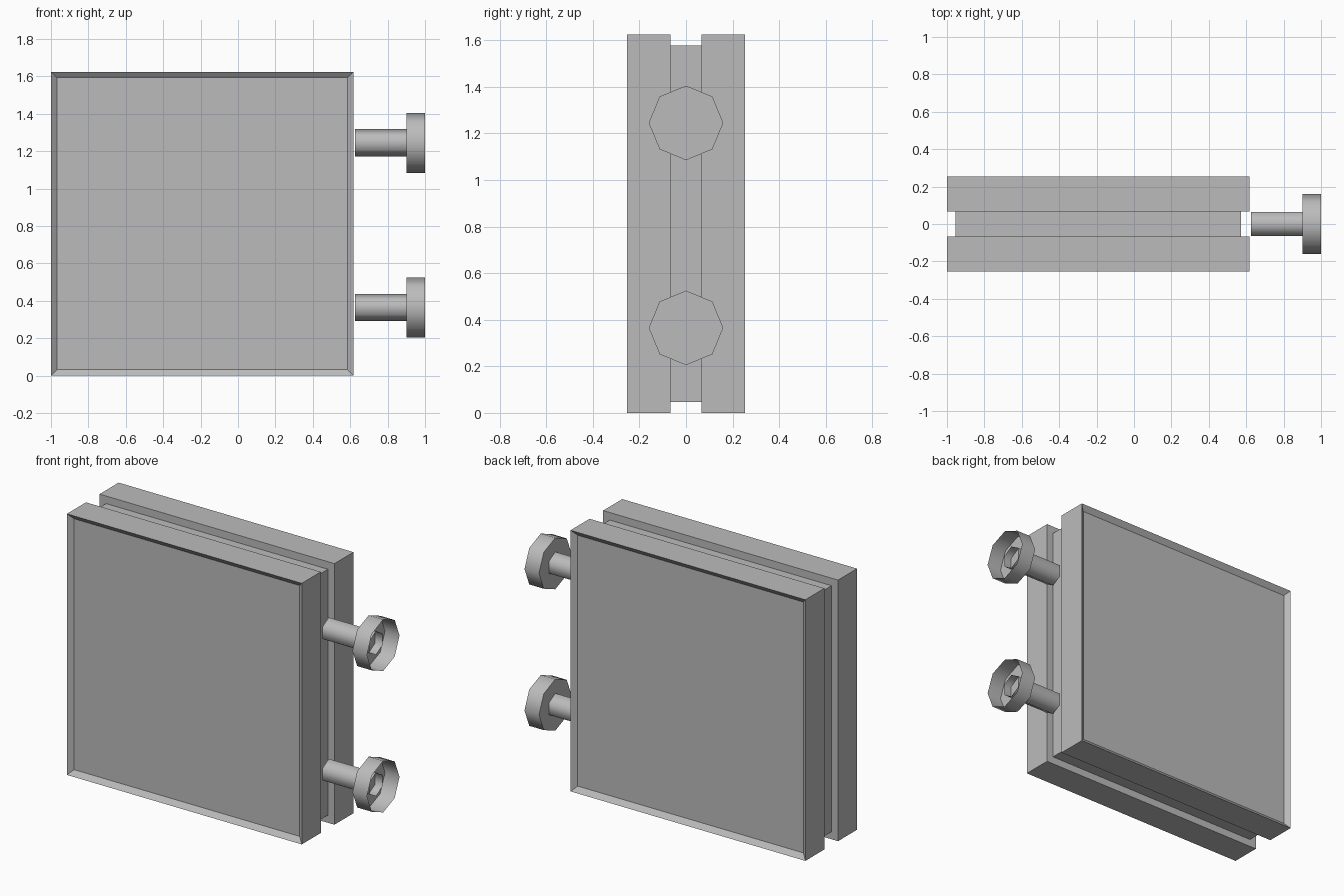
import bpy, bmesh, math

cube = bpy.data.objects.get("Cube")
if cube:
    bpy.data.objects.remove(cube, do_unlink=True)

grey = bpy.data.materials.new("plain grey")
grey.use_nodes = True
COLOUR = (0.5, 0.5, 0.5, 1)
grey.diffuse_color = COLOUR
grey.node_tree.nodes["Principled BSDF"].inputs["Base Color"].default_value = COLOUR

# Shared slab outline
LEFT, RIGHT, HEIGHT = -1.0, 0.617, 1.625
RIM = 0.045
CENTRE_X = (LEFT + RIGHT) / 2
GAP, OUTER, RECESS = 0.067, 0.254, 0.025


def finish(name, bm):
    mesh = bpy.data.meshes.new(name)
    bm.to_mesh(mesh)
    bm.free()
    mesh.materials.append(grey)
    obj = bpy.data.objects.new(name, mesh)
    bpy.context.collection.objects.link(obj)
    return obj


def box(name, size, centre):
    bm = bmesh.new()
    bmesh.ops.create_cube(bm, size=1)
    bmesh.ops.scale(bm, vec=size, verts=bm.verts)
    bmesh.ops.translate(bm, vec=centre, verts=bm.verts)
    return bm


def slab(name, side):
    """Square slab whose outward face has a shallow inset panel."""
    bm = box(name, (RIGHT - LEFT, OUTER - GAP, HEIGHT),
             (CENTRE_X, side * (OUTER + GAP) / 2, HEIGHT / 2))
    bm.normal_update()
    face = max(bm.faces, key=lambda f: f.normal.y * side)
    bmesh.ops.inset_region(bm, faces=[face], thickness=RIM)
    bmesh.ops.translate(bm, vec=(0, -side * RECESS, 0), verts=face.verts)
    return finish(name, bm)


def cup(name, sides, radius, start, end, z):
    """Thin tube along x, closed at its start and open at its end."""
    bm = bmesh.new()
    rings = []
    for x in (start, end):
        rings.append([bm.verts.new((x, radius * math.sin(math.tau * i / sides),
                                    z + radius * math.cos(math.tau * i / sides)))
                      for i in range(sides)])
    a, b = rings
    bm.faces.new(a)
    for i in range(sides):
        j = (i + 1) % sides
        bm.faces.new((a[j], a[i], b[i], b[j]))
    # Point the normals outward
    for f in bm.faces:
        f.normal_update()
        out = f.calc_center_median()
        out.x -= (start + end) / 2
        out.z -= z
        if f.normal.dot(out) < 0:
            f.normal_flip()
    obj = finish(name, bm)
    bpy.ops.object.select_all(action="DESELECT")
    obj.select_set(True)
    bpy.context.view_layer.objects.active = obj
    bpy.ops.object.shade_smooth_by_angle(angle=math.radians(65))
    return obj


# Two slabs with a slightly smaller core between them
slab("front_slab", -1)
slab("back_slab", 1)
finish("core", box("core", (RIGHT - LEFT - 2 * RIM, 2 * GAP, HEIGHT - 2 * RIM - 0.004),
                   (CENTRE_X, 0, HEIGHT / 2)))

# Two bolts on the left side: hexagonal shaft and hollow octagonal head
for place, z in (("lower", 0.365), ("upper", 1.245)):
    cup(place + "_bolt_shaft", 6, 0.073, 0.625, 0.95, z)
    cup(place + "_bolt_head", 8, 0.16, 0.9, 1.0, z)
